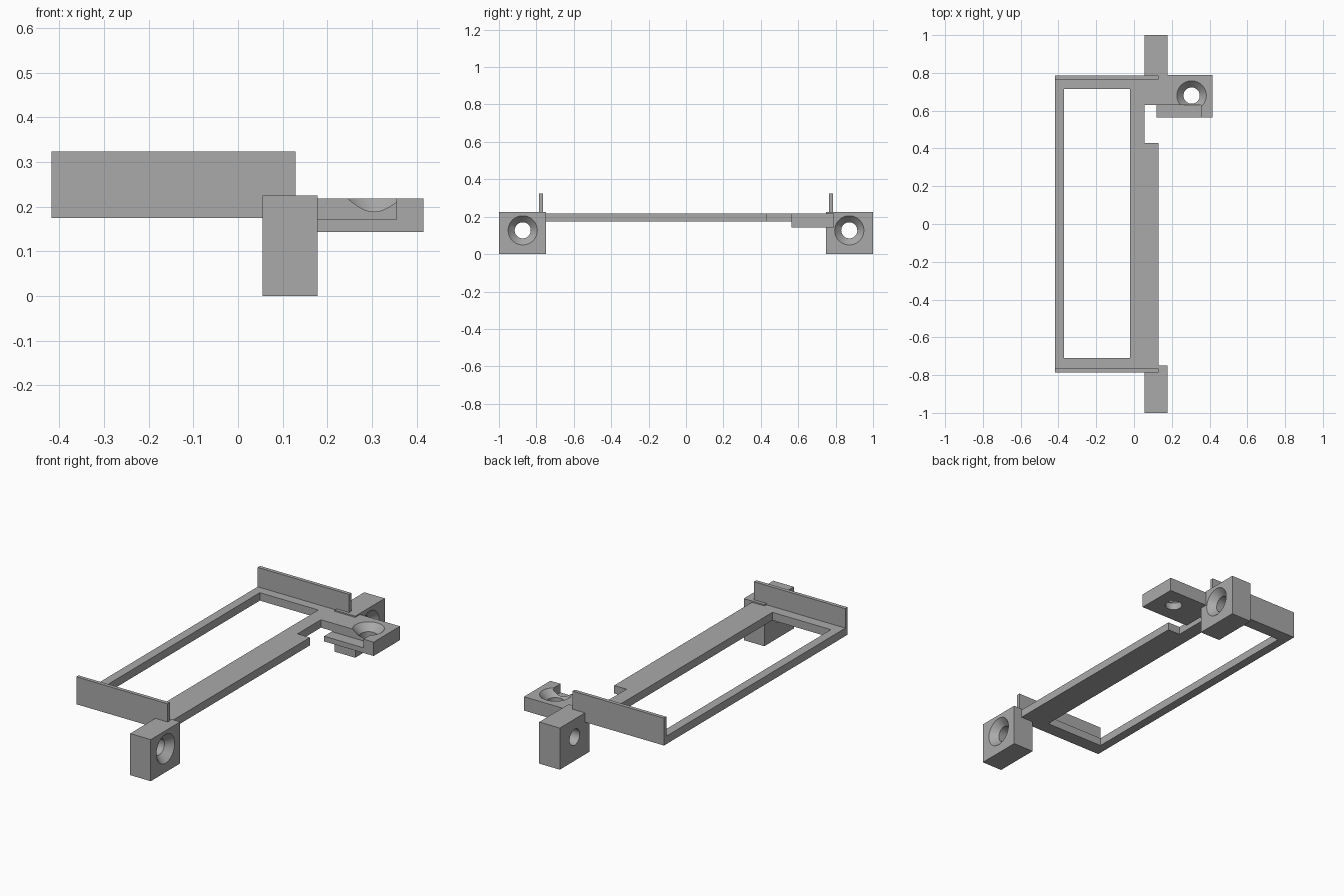
import bpy
import bmesh
import math
from mathutils import Matrix, Vector

cube = bpy.data.objects.get("Cube")
if cube:
    bpy.data.objects.remove(cube, do_unlink=True)

# Single grey plastic
grey = bpy.data.materials.new("grey plastic")
grey.use_nodes = True
colour = (0.4, 0.4, 0.4, 1)
grey.diffuse_color = colour
grey.node_tree.nodes["Principled BSDF"].inputs["Base Color"].default_value = colour


def add_object(name, bm):
    mesh = bpy.data.meshes.new(name)
    bm.to_mesh(mesh)
    bm.free()
    mesh.materials.append(grey)
    obj = bpy.data.objects.new(name, mesh)
    bpy.context.collection.objects.link(obj)
    return obj


def box(name, low, high):
    low, high = Vector(low), Vector(high)
    bm = bmesh.new()
    bmesh.ops.create_cube(bm, size=1, matrix=Matrix.Translation((low + high) / 2)
                          @ Matrix.Diagonal(high - low).to_4x4())
    return add_object(name, bm)


def frustum(name, r_low, r_high, z_low, z_high, place):
    bm = bmesh.new()
    bmesh.ops.create_cone(bm, cap_ends=True, segments=48, radius1=r_low, radius2=r_high,
                          depth=z_high - z_low,
                          matrix=place @ Matrix.Translation((0, 0, (z_low + z_high) / 2)))
    return add_object(name, bm)


def cut(obj, cutter):
    mod = obj.modifiers.new("cut", "BOOLEAN")
    mod.operation = "DIFFERENCE"
    mod.solver = "EXACT"
    mod.object = cutter
    cutter.hide_render = True
    bpy.ops.object.select_all(action="DESELECT")
    bpy.context.view_layer.objects.active = obj
    obj.select_set(True)
    bpy.ops.object.modifier_apply(modifier=mod.name)
    bpy.data.objects.remove(cutter, do_unlink=True)


def countersink(obj, place):
    """Screw hole along local -z, with its wide mouth at the local origin."""
    hole, mouth, depth, extra = 0.043, 0.078, 0.037, 0.01
    slope = (mouth - hole) / depth
    cut(obj, frustum("hole_cutter", hole, hole, -0.3, 0.1, place))
    cut(obj, frustum("mouth_cutter", hole, mouth + slope * extra, -depth, extra, place))
    bpy.ops.object.shade_smooth_by_angle(angle=math.radians(25))


# Flat frame with its window and side notch
BOTTOM, TOP = 0.175, 0.218
LEFT, RIGHT, END = -0.418, 0.129, 0.785
frame = box("frame", (LEFT, -END, BOTTOM), (RIGHT, END, TOP))
cut(frame, box("window_cutter", (-0.37, -0.71, 0), (-0.02, 0.715, 1)))
cut(frame, box("notch_cutter", (0.055, 0.43, 0), (1, 0.63, 1)))

# End walls and screw blocks
for side, name in ((-1, "front"), (1, "back")):
    ys = sorted((side * 0.765, side * END))
    box(name + "_wall", (LEFT, ys[0], TOP), (RIGHT, ys[1], 0.323))
    ys = sorted((side * 0.748, side))
    block = box(name + "_screw_block", (0.055, ys[0], 0), (0.178, ys[1], 0.225))
    countersink(block, Matrix.Translation((0.178, side * 0.873, 0.127))
                @ Matrix.Rotation(math.pi / 2, 4, "Y"))

# Side tab with a lowered ledge
tab = box("side_tab", (0.12, 0.565, 0.143), (0.416, 0.79, TOP))
cut(tab, box("ledge_cutter", (0, 0.5, 0.171), (0.355, 0.63, 1)))
countersink(tab, Matrix.Translation((0.305, 0.68, TOP)))
